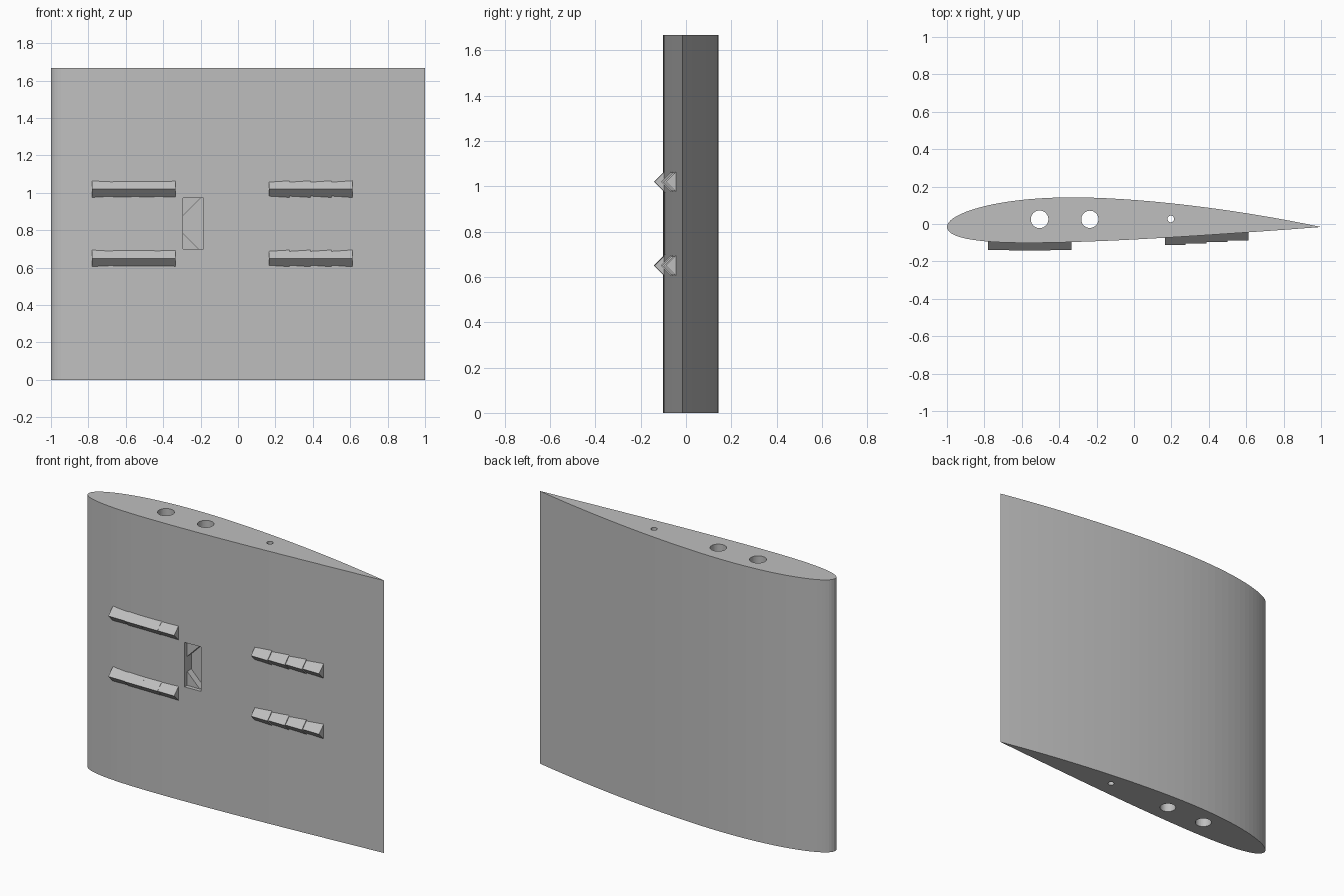
import bpy
import bmesh
from math import cos, sin, pi, sqrt

cube = bpy.data.objects.get("Cube")
if cube:
    bpy.data.objects.remove(cube, do_unlink=True)

SPAN = 1.667
Y_SHIFT = -0.016

grey = bpy.data.materials.new("light_grey")
grey.use_nodes = True
colour = (0.52, 0.52, 0.52, 1)
grey.diffuse_color = colour
grey.node_tree.nodes["Principled BSDF"].inputs["Base Color"].default_value = colour


def foil(t, side):
    """Point on the cambered section at chord fraction t; side is 1 back, -1 front."""
    half = 0.6 * (0.2969 * sqrt(t) - 0.126 * t - 0.3516 * t**2 + 0.2843 * t**3 - 0.1036 * t**4)
    p = 0.4
    if t < p:
        camber = 0.02 / p**2 * (2 * p * t - t * t)
    else:
        camber = 0.02 / (1 - p)**2 * (1 - 2 * p + 2 * p * t - t * t)
    return 2 * t - 1, 2 * (camber + side * half) + Y_SHIFT


def prism(name, points, offset):
    """Extrude a closed 3D outline along an offset."""
    bm = bmesh.new()
    face = bm.faces.new([bm.verts.new(p) for p in points])
    ext = bmesh.ops.extrude_face_region(bm, geom=[face])
    moved = [g for g in ext["geom"] if isinstance(g, bmesh.types.BMVert)]
    bmesh.ops.translate(bm, vec=offset, verts=moved)
    bmesh.ops.recalc_face_normals(bm, faces=bm.faces)
    mesh = bpy.data.meshes.new(name)
    bm.to_mesh(mesh)
    bm.free()
    mesh.materials.append(grey)
    obj = bpy.data.objects.new(name, mesh)
    bpy.context.collection.objects.link(obj)
    return obj


# Wing section, with points packed toward the nose
N = 48
steps = [(1 - cos(pi * i / N)) / 2 for i in range(N + 1)]
outline = [foil(t, 1) for t in reversed(steps)] + [foil(t, -1) for t in steps[1:-1]]
wing = prism("wing_section", [(x, y, 0) for x, y in outline], (0, 0, SPAN))

# Spar holes through the whole span
cutters = []
for x, y, r in ((-0.505, 0.025, 0.047), (-0.236, 0.025, 0.046), (0.197, 0.027, 0.018)):
    ring = [(x + r * cos(2 * pi * i / 40), y + r * sin(2 * pi * i / 40), -0.1) for i in range(40)]
    cutters.append(prism("hole_cutter", ring, (0, 0, SPAN + 0.2)))

# Front pocket: shallow rectangle, then a deeper well with clipped corners
L, R, B, T = -0.295, -0.185, 0.70, 0.972
shallow = [(L, B), (R, B), (R, T), (L, T)]
deep = [(L, 0.785), (L + 0.085, B), (R, B), (R, T), (L + 0.095, T), (L, 0.877)]
for shape, floor in ((shallow, -0.07), (deep, -0.03)):
    cutters.append(prism("pocket_cutter", [(x, -0.2, z) for x, z in shape], (0, floor + 0.2, 0)))

for c in cutters:
    c.hide_render = True
    mod = wing.modifiers.new("cut", "BOOLEAN")
    mod.operation = "DIFFERENCE"
    mod.solver = "EXACT"
    mod.object = c

# Bake the cuts and drop the cutters
graph = bpy.context.evaluated_depsgraph_get()
baked = bpy.data.meshes.new_from_object(wing.evaluated_get(graph))
wing.modifiers.clear()
wing.data = baked
for c in cutters:
    bpy.data.objects.remove(c, do_unlink=True)

# Stepped ridges: four short wedges each, following the front surface
W = 0.1115
H = 0.045
for start, place in ((-0.781, "nose"), (0.165, "tail")):
    for z, level in ((0.65, "lower"), (1.02, "upper")):
        for i in range(4):
            x = start + i * W
            surface = foil((x + W / 2 + 1) / 2, -1)[1]
            tip = surface - 0.041
            section = [(x, tip, z), (x, tip + H, z + H), (x, tip + 2 * H, z), (x, tip + H, z - H)]
            prism(f"{place}_{level}_ridge_{i + 1}", section, (W, 0, 0))
